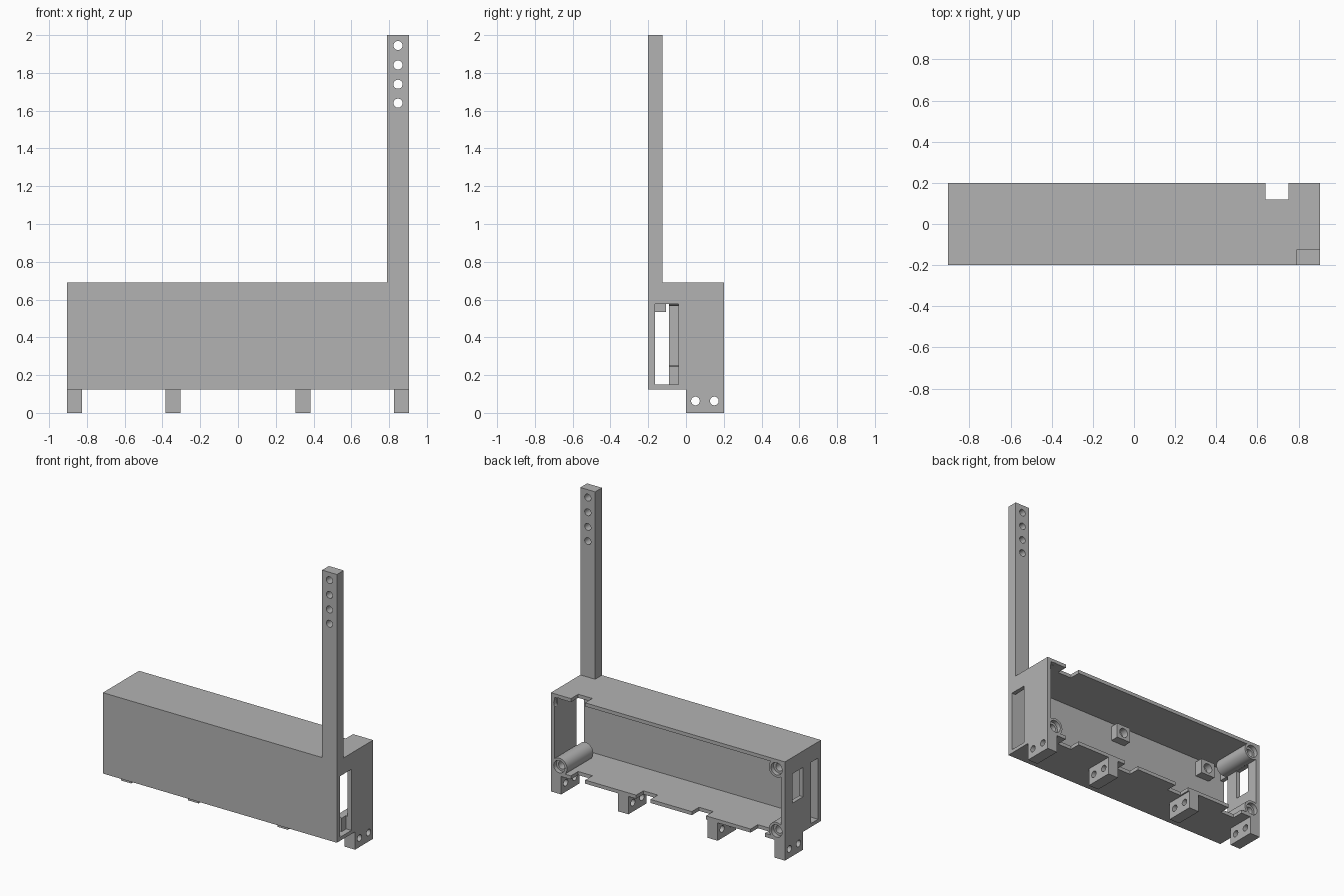
import bpy
from mathutils import Matrix, Vector
import bmesh
import math

cube = bpy.data.objects.get("Cube")
if cube:
    bpy.data.objects.remove(cube, do_unlink=True)

grey = bpy.data.materials.new("plain_grey")
grey.use_nodes = True
grey.diffuse_color = (0.45, 0.45, 0.45, 1)
grey.node_tree.nodes["Principled BSDF"].inputs["Base Color"].default_value = (0.45, 0.45, 0.45, 1)

HALF, DEPTH, LOW, HIGH = 0.905, 0.2, 0.125, 0.69
WALL = 0.03


def make(name, bm):
    mesh = bpy.data.meshes.new(name)
    bm.to_mesh(mesh)
    bm.free()
    obj = bpy.data.objects.new(name, mesh)
    mesh.materials.append(grey)
    bpy.context.collection.objects.link(obj)
    return obj


def box(name, x, y, z):
    """Box from (min, max) pairs."""
    bm = bmesh.new()
    bmesh.ops.create_cube(bm, size=1)
    for v in bm.verts:
        v.co = Vector([(a + b) / 2 + c * (b - a) for (a, b), c in zip((x, y, z), v.co)])
    return make(name, bm)


def rod(name, axis, radius, start, end):
    """Cylinder between two points along the x or y axis."""
    start, end = Vector(start), Vector(end)
    bm = bmesh.new()
    turn = Matrix.Rotation(math.pi / 2, 4, "Y" if axis == "x" else "X")
    bmesh.ops.create_cone(bm, cap_ends=True, segments=32, radius1=radius, radius2=radius,
                          depth=(end - start).length,
                          matrix=Matrix.Translation((start + end) / 2) @ turn)
    return make(name, bm)


def combine(target, tool, operation="DIFFERENCE"):
    mod = target.modifiers.new("bool", "BOOLEAN")
    mod.operation, mod.solver, mod.object = operation, "EXACT", tool
    bpy.context.view_layer.objects.active = target
    bpy.ops.object.modifier_apply(modifier=mod.name)
    bpy.data.objects.remove(tool, do_unlink=True)


def smooth(obj):
    bpy.ops.object.select_all(action="DESELECT")
    obj.select_set(True)
    bpy.context.view_layer.objects.active = obj
    bpy.ops.object.shade_smooth_by_angle(angle=math.radians(30))


# Housing, open at the back
housing = box("housing", (-HALF, HALF), (-DEPTH, DEPTH), (LOW, HIGH))
combine(housing, box("cavity", (-HALF + WALL, HALF - WALL), (-0.165, 0.3), (0.15, HIGH - 0.025)))

# Corner screw bosses with stepped holes
corners = [(sx * 0.84, z) for sx in (-1, 1) for z in (0.19, 0.625)]
for x, z in corners:
    combine(housing, rod("boss", "y", 0.06, (x, -0.09, z), (x, DEPTH, z)), "UNION")
for x, z in corners:
    combine(housing, rod("counterbore", "y", 0.043, (x, 0.17, z), (x, 0.3, z)))
    combine(housing, rod("screw_hole", "y", 0.027, (x, 0, z), (x, 0.25, z)))

# Side openings
combine(housing, box("left_opening", (HALF - 0.04, 1), (-0.165, -0.04), (0.15, 0.577)))
combine(housing, box("right_slot", (-1, -HALF + 0.04), (-0.165, -0.09), (0.15, 0.577)))
combine(housing, box("right_window", (-1, -HALF + 0.04), (0, 0.115), (0.37, 0.575)))

# Rim notches: one above, four below
combine(housing, box("top_notch", (0.64, 0.75), (0.12, 0.3), (HIGH - 0.03, 0.8)))
for x in (0.695, 0.19, -0.24, -0.695):
    combine(housing, box("bottom_notch", (x - 0.055, x + 0.055), (0.12, 0.3), (0.1, 0.155)))
smooth(housing)

# Tall post with a column of holes
post = box("post", (0.79, HALF), (-DEPTH, -0.125), (HIGH, 2))
for z in (1.64, 1.74, 1.842, 1.945):
    combine(post, rod("post_hole", "y", 0.024, (0.847, -0.3, z), (0.847, 0, z)))
smooth(post)

# Feet with two cross holes each
for i, x in enumerate((-0.865, -0.345, 0.345, 0.865)):
    foot = box(f"foot_{i + 1}", (x - 0.04, x + 0.04), (0, DEPTH), (0, LOW))
    for y in (0.05, 0.15):
        combine(foot, rod("foot_hole", "x", 0.023, (x - 0.1, y, 0.063), (x + 0.1, y, 0.063)))
    smooth(foot)

# Inner mounting blocks on the front wall
for i, x in enumerate((-0.72, 0, 0.72)):
    block = box(f"mount_block_{i + 1}", (x - 0.055, x + 0.055), (-0.165, -0.105), (0.535, 0.64))
    combine(block, rod("mount_hole", "y", 0.033, (x, -0.155, 0.587), (x, 0, 0.587)))
    smooth(block)
